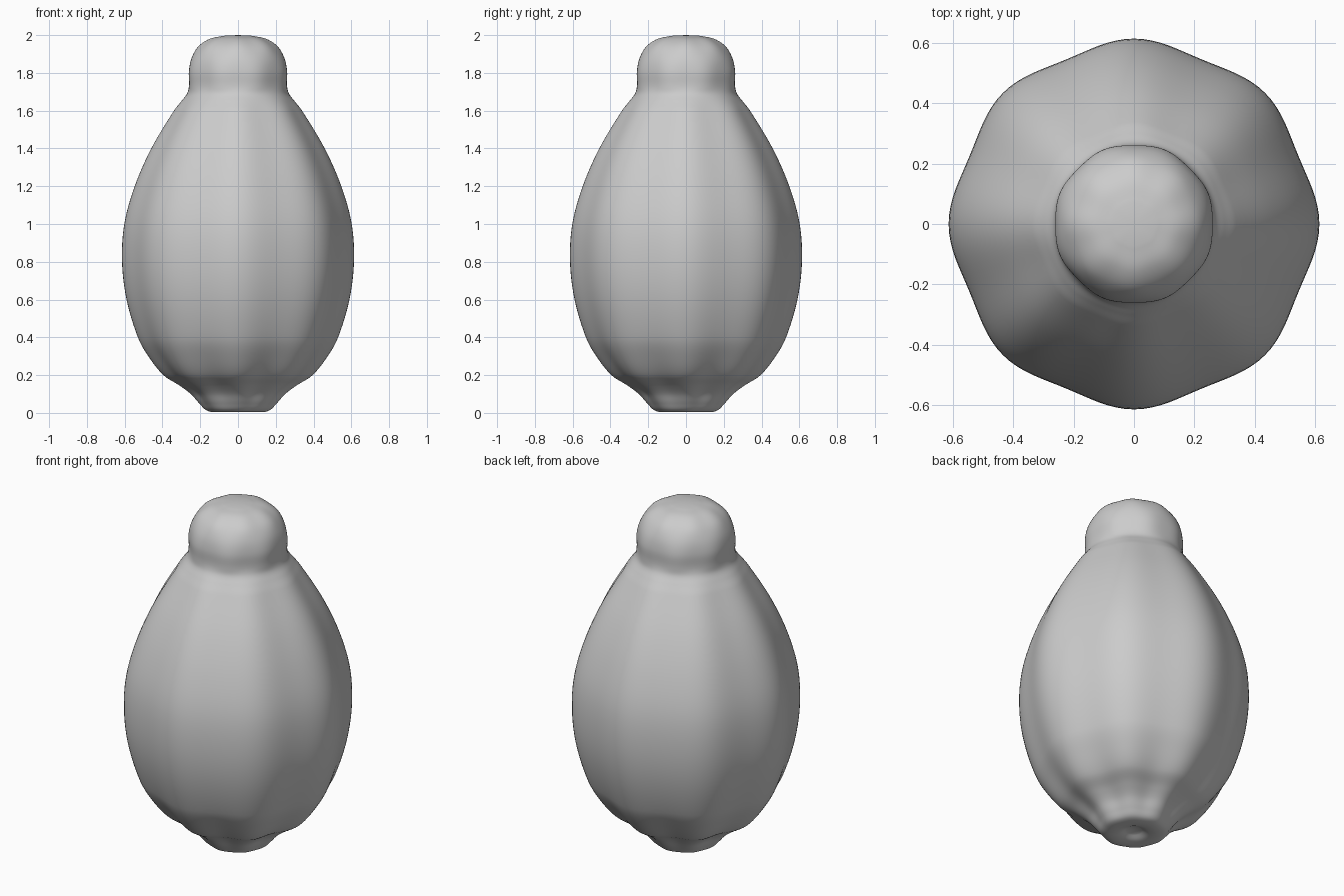
import bpy, bmesh, math

if "Cube" in bpy.data.objects:
    bpy.data.objects.remove(bpy.data.objects["Cube"])

SEG, LOBES, STEPS = 128, 8, 6

# Silhouette from base to crown: (radius, height, lobe depth)
profile = [
    (0.04, 0.025, 0.0), (0.08, 0.008, 0.0), (0.13, 0.004, 0.02), (0.17, 0.015, 0.03),
    (0.205, 0.05, 0.05), (0.25, 0.10, 0.08), (0.31, 0.145, 0.09),
    (0.395, 0.20, 0.08), (0.475, 0.30, 0.06),
    (0.53, 0.40, 0.045), (0.59, 0.60, 0.04), (0.614, 0.80, 0.04),
    (0.602, 1.00, 0.04), (0.547, 1.20, 0.04), (0.459, 1.40, 0.04),
    (0.339, 1.60, 0.035), (0.30, 1.65, 0.02), (0.27, 1.69, 0.0),
    (0.26, 1.73, -0.02), (0.26, 1.81, -0.02), (0.245, 1.88, 0.0),
    (0.21, 1.94, 0.03), (0.15, 1.98, 0.04), (0.07, 1.997, 0.02),
]


def spline(pts, steps):
    """Smooth curve through the points (Catmull-Rom)."""
    out, n = [], len(pts)
    for i in range(n - 1):
        a, b, c, d = pts[max(i - 1, 0)], pts[i], pts[i + 1], pts[min(i + 2, n - 1)]
        m = [[0] * 3, [0] * 3]
        # tangents scaled by local height spacing, so uneven points do not bulge
        h = [math.dist(p[:2], q[:2]) or 1e-6 for p, q in ((a, b), (b, c), (c, d))]
        for e, (p, q, lo, hi) in enumerate(((a, c, h[0], h[1]), (b, d, h[1], h[2]))):
            span = (h[1] if i == 0 else lo + hi) if e == 0 else (h[1] if i == n - 2 else lo + hi)
            m[e] = [(v - u) / span * h[1] for u, v in zip(p, q)]
        for s in range(steps):
            t = s / steps
            out.append(tuple(
                (2 * t**3 - 3 * t**2 + 1) * q + (t**3 - 2 * t**2 + t) * u
                + (3 * t**2 - 2 * t**3) * r + (t**3 - t**2) * w
                for q, r, u, w in zip(b, c, m[0], m[1])))
    return out + [pts[-1]]


# Lobed fruit body with rounded crown, skinned ring by ring
bm = bmesh.new()
rings = []
for r, z, depth in spline(profile, STEPS):
    ring = []
    for k in range(SEG):
        a = 2 * math.pi * k / SEG
        rr = r * (1 - depth * (1 - math.cos(LOBES * a)) / 2)
        ring.append(bm.verts.new((rr * math.cos(a), rr * math.sin(a), max(z, 0))))
    rings.append(ring)
for lo, hi in zip(rings, rings[1:]):
    for k in range(SEG):
        j = (k + 1) % SEG
        bm.faces.new((lo[k], lo[j], hi[j], hi[k]))

# Close the dimpled base and the crown
base = bm.verts.new((0, 0, 0.03))
crown = bm.verts.new((0, 0, 2.0))
for k in range(SEG):
    j = (k + 1) % SEG
    bm.faces.new((base, rings[0][j], rings[0][k]))
    bm.faces.new((crown, rings[-1][k], rings[-1][j]))
for f in bm.faces:
    f.smooth = True

mesh = bpy.data.meshes.new("lobed_fruit")
bm.to_mesh(mesh)
bm.free()
bpy.context.collection.objects.link(bpy.data.objects.new("lobed_fruit", mesh))
